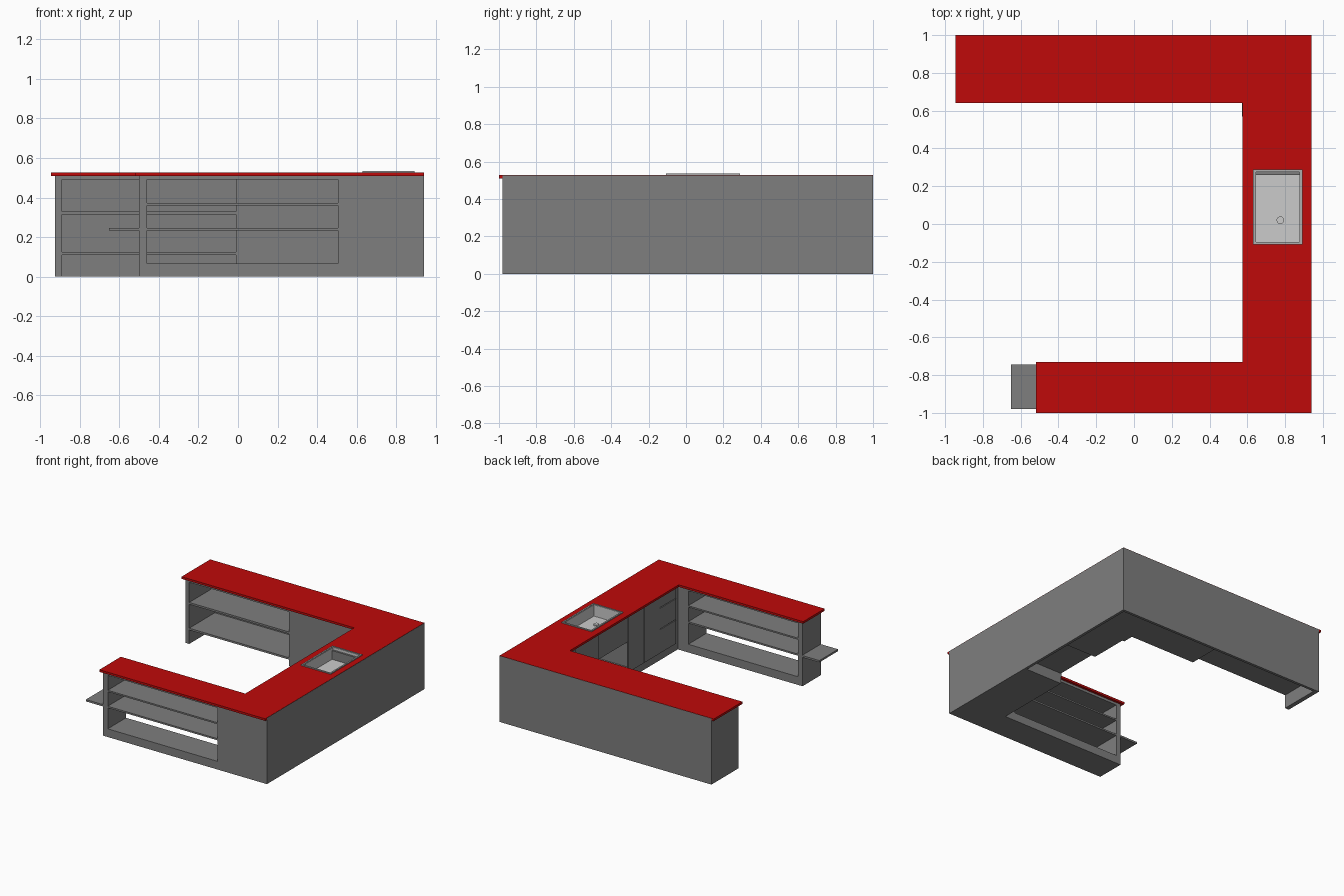
import bpy, bmesh, math

if "Cube" in bpy.data.objects:
    bpy.data.objects.remove(bpy.data.objects["Cube"])


def material(name, color):
    m = bpy.data.materials.new(name)
    m.diffuse_color = (*color, 1)
    m.use_nodes = True
    m.node_tree.nodes["Principled BSDF"].inputs["Base Color"].default_value = m.diffuse_color
    return m


RED = material("red_worktop", (0.52, 0.003, 0.003))
GREY = material("cabinet_grey", (0.21, 0.21, 0.21))
STEEL = material("sink_steel", (0.58, 0.58, 0.58))
RIM = material("sink_rim_steel", (0.42, 0.42, 0.42))


def finish(name, bm, mat):
    bmesh.ops.recalc_face_normals(bm, faces=bm.faces)
    me = bpy.data.meshes.new(name)
    bm.to_mesh(me)
    bm.free()
    me.materials.append(mat)
    ob = bpy.data.objects.new(name, me)
    bpy.context.collection.objects.link(ob)
    return ob


def box(name, x, y, z, mat=GREY):
    bm = bmesh.new()
    bmesh.ops.create_cube(bm, size=1)
    for v in bm.verts:
        v.co = [a + (b - a) * (c + 0.5) for (a, b), c in zip((x, y, z), v.co)]
    return finish(name, bm, mat)


def slab(name, xs, ys, z, keep, mat):
    """Extruded plate made of the grid cells accepted by keep(x, y)."""
    bm = bmesh.new()
    for x0, x1 in zip(xs, xs[1:]):
        for y0, y1 in zip(ys, ys[1:]):
            if keep((x0 + x1) / 2, (y0 + y1) / 2):
                bm.faces.new([bm.verts.new((x, y, z[0])) for x, y in
                              ((x0, y0), (x1, y0), (x1, y1), (x0, y1))])
    bmesh.ops.remove_doubles(bm, verts=bm.verts, dist=1e-5)
    ext = bmesh.ops.extrude_face_region(bm, geom=bm.faces[:], use_keep_orig=True)
    up = [g for g in ext["geom"] if isinstance(g, bmesh.types.BMVert)]
    bmesh.ops.translate(bm, verts=up, vec=(0, 0, z[1] - z[0]))
    return finish(name, bm, mat)


# Sink opening limits
SX, SY = (0.642, 0.88), (-0.098, 0.278)


def in_sink(x, y):
    return SX[0] < x < SX[1] and SY[0] < y < SY[1]


def in_counter(x, y):
    u_shape = y > 0.64 or x > 0.575 or (y < -0.73 and x > -0.52)
    return u_shape and not in_sink(x, y)


# U-shaped worktop
slab("worktop", (-0.945, -0.52, 0.575, *SX, 0.94), (-1, -0.73, *SY, 0.64, 1),
     (0.51, 0.527), in_counter, RED)

# Sink: rim, basin and drain
slab("sink_rim", (0.63, *SX, 0.892), (-0.108, *SY, 0.288), (0.526, 0.535),
     lambda x, y: not in_sink(x, y), RIM)
B = 0.44
box("sink_floor", SX, SY, (B - 0.005, B), STEEL)
for i, x in enumerate(SX):
    box(f"sink_side_{i}", (x - 0.003, x + 0.003), SY, (B, 0.53), STEEL)
for i, y in enumerate(SY):
    box(f"sink_end_{i}", SX, (y - 0.003, y + 0.003), (B, 0.53), STEEL)
bpy.ops.mesh.primitive_cylinder_add(vertices=24, radius=0.02, depth=0.012,
                                    location=(0.775, 0.02, B + 0.003))
drain = bpy.context.object
drain.name = "sink_drain"
drain.data.materials.append(STEEL)

# Outer walls
box("right_wall", (0.92, 0.941), (-0.98, 1), (0, 0.525))
box("back_wall", (-0.925, 0.941), (0.98, 1.001), (0, 0.525))

# Front arm: shelving open on both sides, with a side ledge
FY = (-0.98, -0.75)
box("front_arm_base", (-0.5, 0.92), FY, (0, 0.065))
box("front_arm_end_panel", (-0.5, -0.46), FY, (0.065, 0.51))
box("front_arm_corner_block", (0.505, 0.92), FY, (0.065, 0.51))
box("front_arm_top_rail", (-0.46, 0.505), FY, (0.49, 0.51))
box("front_arm_upper_shelf", (-0.46, 0.505), FY, (0.36, 0.372))
box("front_arm_middle_shelf", (-0.46, 0.505), FY, (0.232, 0.245))
box("side_ledge", (-0.652, -0.5), (-0.98, -0.745), (0.232, 0.247))

# Back arm: open shelving and closed corner cabinet
BY = (0.658, 0.98)
box("back_arm_end_panel", (-0.925, -0.89), BY, (0, 0.51))
for i, (z0, z1) in enumerate(((0.11, 0.125), (0.315, 0.33), (0.49, 0.51))):
    box(f"back_arm_shelf_{i}", (-0.89, -0.01), BY, (z0, z1))
box("back_corner_cabinet", (-0.01, 0.92), BY, (0.06, 0.51))

# Right arm: doors and drawers, open bay below the sink, corner cabinet
box("door_cabinet", (0.597, 0.92), (-0.75, -0.12), (0, 0.51))
for i, z in enumerate(((0.06, 0.247), (0.253, 0.417), (0.423, 0.5))):
    box(f"drawer_{i}", (0.59, 0.597), (-0.72, -0.517), z)
for i, y in enumerate((-0.513, -0.315)):
    box(f"door_{i}", (0.59, 0.597), (y, y + 0.194), (0.06, 0.5))
box("sink_bay_floor", (0.597, 0.92), (-0.12, 0.26), (0.085, 0.1))
box("sink_apron", (0.597, 0.612), (-0.12, 0.26), (0.30, 0.51))
box("inner_corner_cabinet", (0.59, 0.92), (0.26, 0.658), (0.06, 0.51))
box("corner_filler", (0.572, 0.59), (0.57, 0.658), (0.06, 0.51))
